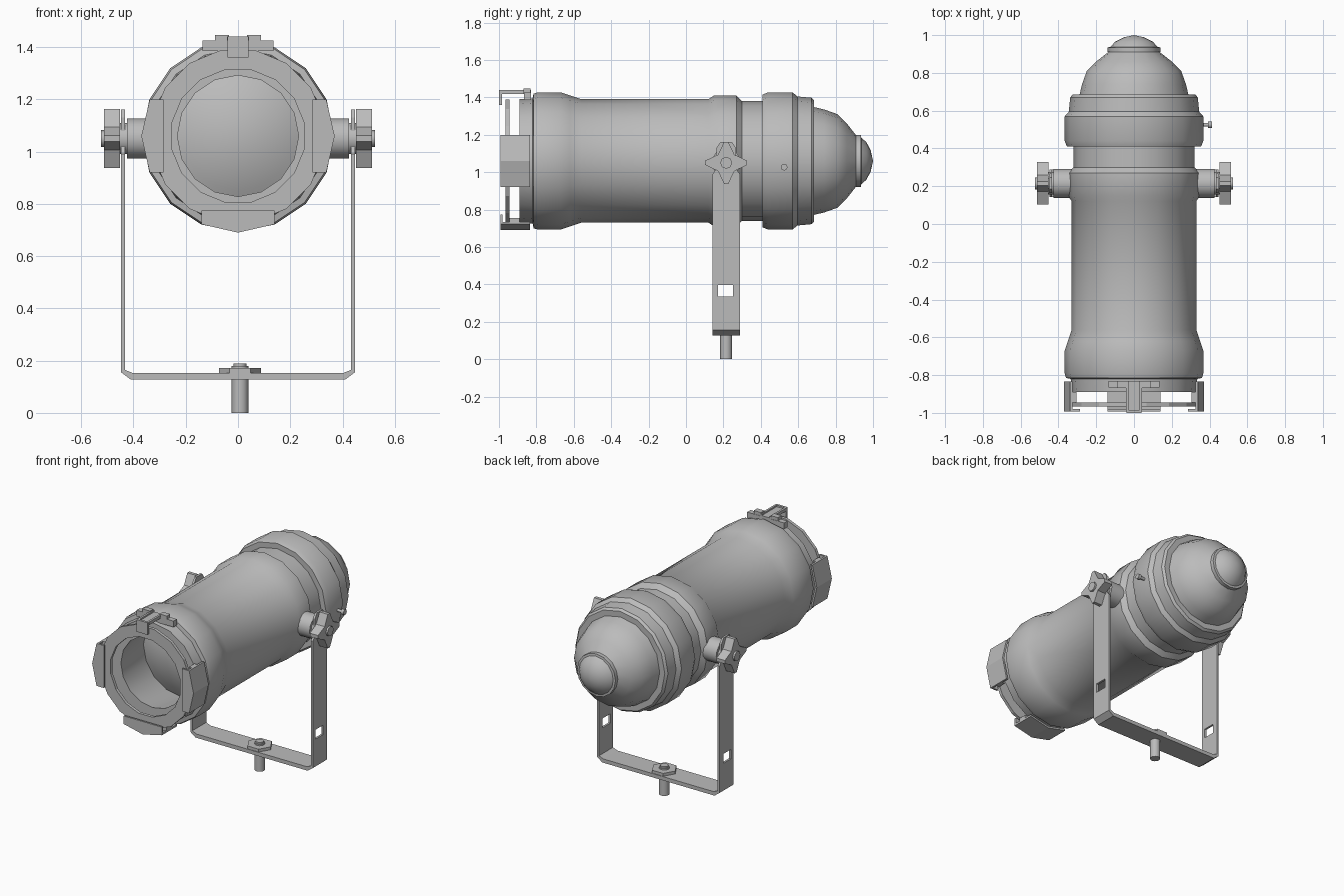
import bpy, bmesh
from math import sin, cos, pi, radians
from mathutils import Matrix, Vector

if "Cube" in bpy.data.objects:
    bpy.data.objects.remove(bpy.data.objects["Cube"])

AXIS_Z = 1.06      # height of the lamp axis
PIVOT_Y = 0.215    # yoke position along the lamp

grey = bpy.data.materials.new("light_grey")
grey.use_nodes = True
COLOUR = (0.5, 0.5, 0.5, 1)
grey.diffuse_color = COLOUR
grey.node_tree.nodes["Principled BSDF"].inputs["Base Color"].default_value = COLOUR


def finish(name, bm, smooth=0):
    bmesh.ops.recalc_face_normals(bm, faces=bm.faces)
    mesh = bpy.data.meshes.new(name)
    bm.to_mesh(mesh)
    bm.free()
    mesh.materials.append(grey)
    ob = bpy.data.objects.new(name, mesh)
    bpy.context.collection.objects.link(ob)
    if smooth:
        bpy.ops.object.select_all(action='DESELECT')
        ob.select_set(True)
        bpy.context.view_layer.objects.active = ob
        bpy.ops.object.shade_smooth_by_angle(angle=radians(smooth))
    return ob


def lathe(name, profile, sides=16, turn=0, smooth=35, closed=False):
    """Spin (y, radius) points around the lamp axis."""
    bm = bmesh.new()
    rings = []
    for y, r in profile:
        rings.append([bm.verts.new((r * sin(a), y, AXIS_Z + r * cos(a)))
                      for a in (2 * pi * (i + turn) / sides for i in range(sides))])
    pairs = list(zip(rings, rings[1:])) + ([(rings[-1], rings[0])] if closed else [])
    for a, b in pairs:
        for i in range(sides):
            j = (i + 1) % sides
            bm.faces.new((a[i], a[j], b[j], b[i]))
    bmesh.ops.remove_doubles(bm, verts=bm.verts, dist=0.0005)
    return finish(name, bm, smooth)


def prism(name, outline, depth, place, smooth=0):
    """Extrude a 2D outline by depth; place(u, v, w) gives the 3D point."""
    bm = bmesh.new()
    ends = [[bm.verts.new(place(u, v, w)) for u, v in outline] for w in depth]
    n = len(outline)
    for ring in ends:
        bm.faces.new(ring)
    for i in range(n):
        j = (i + 1) % n
        bm.faces.new((ends[0][i], ends[0][j], ends[1][j], ends[1][i]))
    return finish(name, bm, smooth)


def circle(r, n, turn=0.0):
    return [(r * cos(2 * pi * (i + turn) / n), r * sin(2 * pi * (i + turn) / n)) for i in range(n)]


def box(name, lo, hi):
    bm = bmesh.new()
    bmesh.ops.create_cube(bm, size=1)
    lo, hi = Vector(lo), Vector(hi)
    for v in bm.verts:
        v.co = (lo + hi) / 2 + v.co * (hi - lo)
    return finish(name, bm)


# Main can: front lip, flared nose, barrel and pivot band, with an open bore
lathe("barrel", [
    (-0.6, 0.27), (-0.89, 0.232), (-0.89, 0.33), (-0.82, 0.335), (-0.815, 0.36), (-0.79, 0.367),
    (-0.67, 0.367), (-0.62, 0.35), (-0.56, 0.33), (0.12, 0.33), (0.15, 0.35),
    (0.27, 0.35), (0.30, 0.32), (0.42, 0.32)])
lathe("lens", [(-0.6, 0.27), (-0.63, 0.21), (-0.655, 0.14), (-0.67, 0.07), (-0.675, 0)])

# Rear housing and end cap
lathe("rear_housing", [
    (0.41, 0.31), (0.41, 0.355), (0.44, 0.367), (0.57, 0.367), (0.595, 0.345), (0.67, 0.338),
    (0.685, 0.325), (0.685, 0.288), (0.74, 0.275), (0.81, 0.25), (0.86, 0.2), (0.915, 0.13)])
lathe("end_cap", [
    (0.91, 0.1), (0.91, 0.14), (0.935, 0.14), (0.937, 0.125), (0.965, 0.1), (0.988, 0.055), (1.0, 0)])

# Filter frame held in front of the nose
lathe("filter_frame", [(-0.965, 0.258), (-0.965, 0.335), (-0.945, 0.335), (-0.945, 0.258)],
      turn=0.5, smooth=0, closed=True)

# Bent retaining clips on the left, right and bottom
OUTER = [(-0.14, 0.338), (0, 0.37), (0.14, 0.338)]
for label, ang in (("left", 90), ("bottom", 180), ("right", 270)):
    rot = Matrix.Rotation(radians(ang), 3, 'Y')

    def place(u, v, w, rot=rot):
        return rot @ Vector((u, w, v)) + Vector((0, 0, AXIS_Z))
    band = OUTER + [(u, v - 0.013) for u, v in reversed(OUTER)]
    prism(label + "_clip_band", band, (-0.99, -0.835), place)
    prism(label + "_clip_lip", OUTER + [(0.14, 0.285), (-0.14, 0.285)], (-0.992, -0.98), place)
    prism(label + "_clip_stop", OUTER + [(0.14, 0.305), (-0.14, 0.305)], (-0.945, -0.89), place)

# Top latch
box("latch_base", (-0.135, -0.865, 1.385), (0.135, -0.83, 1.425))
for s in (-1, 1):
    box("latch_block", (s * 0.035, -0.868, 1.42), (s * 0.088, -0.832, 1.447))
    box("latch_rail", (s * 0.028, -0.99, 1.425), (s * 0.042, -0.83, 1.44))
box("latch_arm", (-0.04, -1.0, 1.418), (0.04, -0.83, 1.43))
box("latch_tab", (-0.04, -1.0, 1.36), (0.04, -0.985, 1.44))

# Yoke: one bent strap, thickness kept by an inner outline
PROFILE = [(0.447, 0.98), (0.447, 0.155), (0.41, 0.127)]
INNER = [(0.433, 0.98), (0.433, 0.165), (0.402, 0.152)]
strap = (PROFILE + [(-x, z) for x, z in reversed(PROFILE)]
         + [(-x, z) for x, z in INNER] + list(reversed(INNER)))
yoke = prism("yoke", strap, (PIVOT_Y - 0.073, PIVOT_Y + 0.073), lambda u, v, w: (u, w, v))
slot = box("yoke_slot_cutter", (-0.6, 0.17, 0.335), (0.6, 0.25, 0.397))
slot.hide_render = True
slot.hide_viewport = True
cut = yoke.modifiers.new("slots", 'BOOLEAN')
cut.object = slot
cut.solver = 'EXACT'

# Yoke ends, pivots and star knobs on both sides
PIVOT_Z = 1.05
END = [(-0.073, -0.07), (0.073, -0.07), (0.073, -0.06), (0.052, -0.03), (0.052, 0.08),
       (0.03, 0.112), (-0.03, 0.112), (-0.052, 0.08), (-0.052, -0.03), (-0.073, -0.06)]
STAR = []
for k in range(4):
    a = k * pi / 2
    for da, r in ((-0.1, 0.113), (0.1, 0.113), (pi / 4, 0.062)):
        STAR.append((r * cos(a + da), r * sin(a + da)))
for label, s in (("left", 1), ("right", -1)):
    def side(u, v, w, s=s):
        return (s * w, PIVOT_Y + u, PIVOT_Z + v)
    prism(label + "_yoke_end", END, (0.433, 0.447), side)
    prism(label + "_pivot_boss", circle(0.077, 16), (0.3, 0.425), side, 35)
    prism(label + "_pivot_washer", circle(0.06, 16), (0.42, 0.455), side, 35)
    prism(label + "_knob", STAR, (0.452, 0.513), side)
    prism(label + "_knob_hub", circle(0.032, 8), (0.51, 0.525), side, 50)

# Hanging bolt with nut
def upright(u, v, w):
    return (0.008 + u, PIVOT_Y + v, w)


prism("bolt_shaft", circle(0.032, 12), (0, 0.18), upright, 35)
prism("bolt_tip", circle(0.025, 12), (0.18, 0.19), upright, 35)
prism("bolt_nut", circle(0.08, 6), (0.152, 0.171), upright)

# Small thumb screw on the rear housing
for part, r, x0, x1 in (("screw_shaft", 0.01, 0.34, 0.4), ("screw_head", 0.018, 0.393, 0.414)):
    prism(part, circle(r, 8), (x0, x1), lambda u, v, w: (w, 0.525 + u, 1.027 + v), 50)
